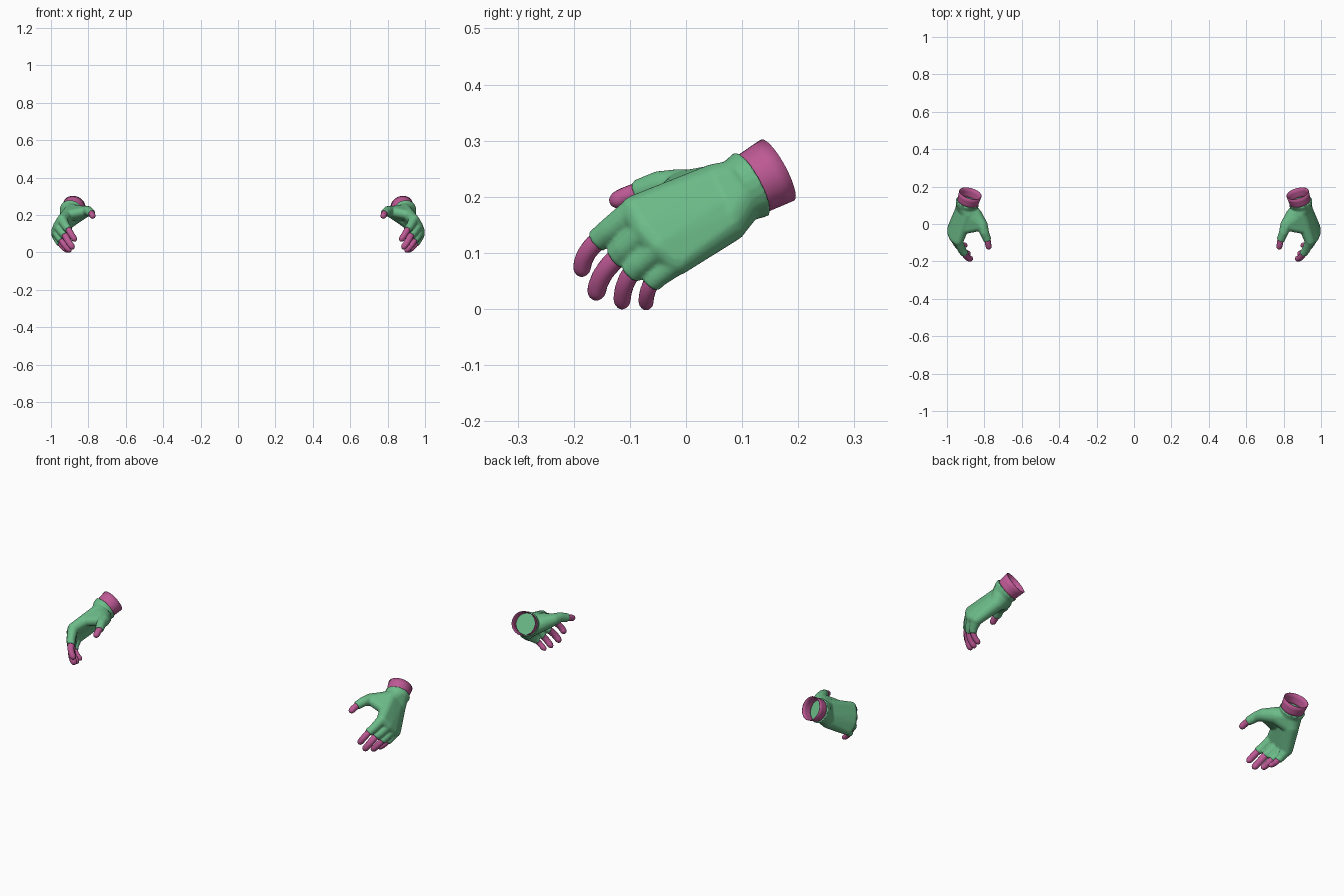
import bpy, bmesh, math
from mathutils import Vector as V

if "Cube" in bpy.data.objects:
    bpy.data.objects.remove(bpy.data.objects["Cube"])


def material(name, rgb):
    m = bpy.data.materials.new(name)
    m.diffuse_color = (*rgb, 1)
    m.use_nodes = True
    m.node_tree.nodes["Principled BSDF"].inputs["Base Color"].default_value = m.diffuse_color
    return m


GREEN = material("glove_green", (0.15, 0.50, 0.25))
PINK = material("skin_pink", (0.51, 0.10, 0.30))


def ball(c, r):
    # points on a sphere
    pts = []
    for i in range(1, 8):
        a = math.pi * i / 8
        for j in range(14):
            b = 2 * math.pi * j / 14
            pts.append(V(c) + r * V((math.sin(a) * math.cos(b), math.sin(a) * math.sin(b), math.cos(a))))
    return pts


def ring(c, n, r, count=24):
    # points on a circle facing along n
    q = V(n).to_track_quat('Z', 'Y')
    return [V(c) + q @ V((r * math.cos(t), r * math.sin(t), 0))
            for t in (2 * math.pi * k / count for k in range(count))]


def hull(bm, *groups):
    # closed convex solid around groups of points
    verts = [bm.verts.new(p) for g in groups for p in g]
    res = bmesh.ops.convex_hull(bm, input=verts)
    loose = {v for v in res["geom_interior"] + res["geom_unused"] if isinstance(v, bmesh.types.BMVert)}
    bmesh.ops.delete(bm, geom=[v for v in loose if v.is_valid], context='VERTS')


def loft(bm, rings, cap=False):
    loops = [[bm.verts.new(p) for p in r] for r in rings]
    n = len(loops[0])
    for a, b in zip(loops, loops[1:]):
        for k in range(n):
            bm.faces.new((a[k], a[(k + 1) % n], b[(k + 1) % n], b[k]))
    if cap:
        bm.faces.new(loops[0][::-1])
        bm.faces.new(loops[-1])


def finish(bm, name, mat):
    bmesh.ops.recalc_face_normals(bm, faces=bm.faces)
    me = bpy.data.meshes.new(name)
    bm.to_mesh(me)
    bm.free()
    me.materials.append(mat)
    for p in me.polygons:
        p.use_smooth = True
    ob = bpy.data.objects.new(name, me)
    bpy.context.collection.objects.link(ob)
    return ob


def mirror(ob):
    ob.modifiers.new("other_hand", 'MIRROR').use_mirror_merge = False


# name: metacarpal base, its radius, knuckle, its radius, glove end, bend, tip, finger radius
FINGERS = {
    "index":  ((.890, .055, .222), .038, (.940, -.090, .175), .028, (.905, -.160, .120), (.893, -.192, .095), (.866, -.184, .060), .0165),
    "middle": ((.900, .060, .200), .040, (.960, -.070, .140), .029, (.924, -.126, .089), (.912, -.162, .060), (.878, -.160, .018), .0175),
    "ring":   ((.912, .068, .178), .040, (.971, -.045, .112), .028, (.943, -.100, .062), (.935, -.118, .040), (.893, -.113, .003), .0160),
    "pinky":  ((.918, .074, .157), .039, (.968, -.016, .088), .028, (.950, -.064, .044), (.943, -.075, .026), (.903, -.070, .003), .0140),
}
THUMB = ((.800, -.045, .222), (.783, -.088, .208), (.780, -.112, .203), (.774, -.134, .186), .0165)
AXIS = V((-.25, .85, .46)).normalized()
WRIST = V((.890, .118, .223))

# glove: solids for palm, knuckles, thumb and wrist, fused by remeshing
bm = bmesh.new()
data = list(FINGERS.values())
for f, g in zip(data, data[1:]):
    hull(bm, ball(f[0], f[1]), ball(g[0], g[1]), ball(f[2], f[3]), ball(g[2], g[3]))
for base, br, knuckle, kr, end, bend, tip, r in data:
    d = (V(end) - V(knuckle)).normalized().lerp((V(bend) - V(end)).normalized(), .6)
    mid = V(knuckle).lerp(V(end), .6) - .006 * AXIS
    hull(bm, ball(knuckle, kr * .95), ball(mid, r + .006))
    hull(bm, ball(mid, r + .006), ring(end, d, r + .0045))
thumb_base, thumb_knuckle = (.852, .045, .207), (.812, -.008, .220)
hull(bm, ball(thumb_base, .042), ball(thumb_knuckle, .031))
hull(bm, ball(thumb_knuckle, .031), ball(THUMB[0], .025))
hull(bm, ball(THUMB[0], .025), ring(THUMB[1], V(THUMB[1]) - V(THUMB[0]), .0215))
hull(bm, ball(thumb_base, .042), ball(thumb_knuckle, .027),
     ball(data[0][0], .036), ball((.920, -.030, .198), .027))
hull(bm, ring(WRIST, AXIS, .065), ring(WRIST - .028 * AXIS, AXIS, .058))
hull(bm, ring(WRIST - .022 * AXIS, AXIS, .057), ball(thumb_base, .042),
     ball(data[0][0], .038), ball(data[3][0], .038))
glove = finish(bm, "fingerless_gloves", GREEN)
m = glove.modifiers.new("fuse", 'REMESH')
m.mode, m.voxel_size, m.use_smooth_shade = 'VOXEL', .004, True
m = glove.modifiers.new("soften", 'SMOOTH')
m.factor, m.iterations = .5, 5
mirror(glove)


def fingertip(name, start, bend, tip, r):
    # bent tube with a rounded end
    a, b, c = V(start), V(bend), V(tip)
    a = a - (b - a).normalized() * .015
    length = (b - a).length * .55 + (c - b).length * .55 + (c - a).length * .45
    rings = []
    for k in range(17):
        t = 1 - (1 - k / 16) ** 1.6
        t = min(t, .9985)
        p = a * (1 - t) ** 2 + b * 2 * t * (1 - t) + c * t * t
        d = (b - a) * (1 - t) + (c - b) * t
        left = (1 - t) * length / (r * 1.25)
        s = math.sqrt(1 - (1 - left) ** 2) if left < 1 else 1
        rings.append(ring(p, d, r * s * (1.04 - .1 * t), 16))
    bm = bmesh.new()
    loft(bm, rings, True)
    mirror(finish(bm, name, PINK))


# bare fingertips
for name, f in FINGERS.items():
    fingertip(name + "_fingertips", *f[4:])
fingertip("thumb_tips", *THUMB[1:])

# open wrist cuffs
bm = bmesh.new()
loft(bm, [ring(WRIST + AXIS * h + V((-.002, 0, 0)), AXIS, r, 32)
          for h, r in ((-.008, .057), (.010, .058), (.030, .060), (.053, .062))])
cuff = finish(bm, "wrist_cuffs", PINK)
m = cuff.modifiers.new("wall", 'SOLIDIFY')
m.thickness, m.offset = .003, -1
mirror(cuff)
